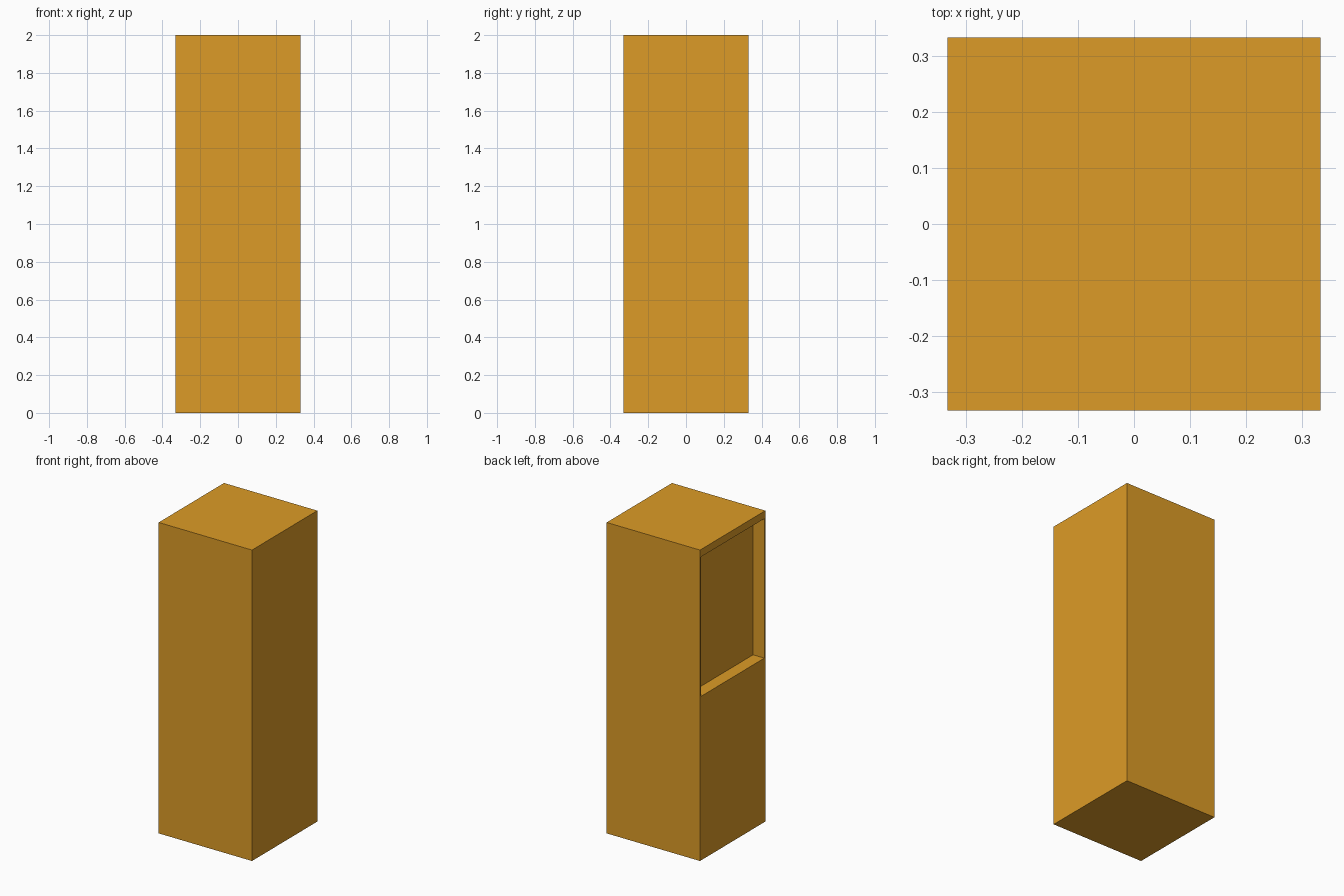
import bpy

if "Cube" in bpy.data.objects:
    bpy.data.objects.remove(bpy.data.objects["Cube"])


def box(name, lo, hi):
    size = [b - a for a, b in zip(lo, hi)]
    centre = [(a + b) / 2 for a, b in zip(lo, hi)]
    bpy.ops.mesh.primitive_cube_add(size=1, location=centre)
    ob = bpy.context.object
    ob.name = name
    ob.scale = size
    bpy.ops.object.transform_apply(location=True, rotation=False, scale=True)
    return ob


HALF = 0.332     # half width of the square footprint
HEIGHT = 2.0
DEPTH = 0.08     # recess depth
RIM = 0.01       # thin side rims of the recess

# Shallow window recess in the upper half of the left (-x) side
cutter = box("recess_cutter",
             (-HALF - 0.1, -HALF + RIM, 1.055),
             (-HALF + DEPTH, HALF - RIM, 1.952))
cutter.hide_render = True

# Cabinet body
body = box("cabinet_body", (-HALF, -HALF, 0), (HALF, HALF, HEIGHT))
cut = body.modifiers.new("recess", 'BOOLEAN')
cut.operation = 'DIFFERENCE'
cut.solver = 'EXACT'
cut.object = cutter
bpy.ops.object.modifier_apply(modifier=cut.name)
bpy.data.objects.remove(cutter)

# Warm orange finish
mat = bpy.data.materials.new("orange")
mat.diffuse_color = (0.72, 0.33, 0.02, 1)
mat.use_nodes = True
mat.node_tree.nodes["Principled BSDF"].inputs["Base Color"].default_value = mat.diffuse_color
body.data.materials.clear()
body.data.materials.append(mat)
